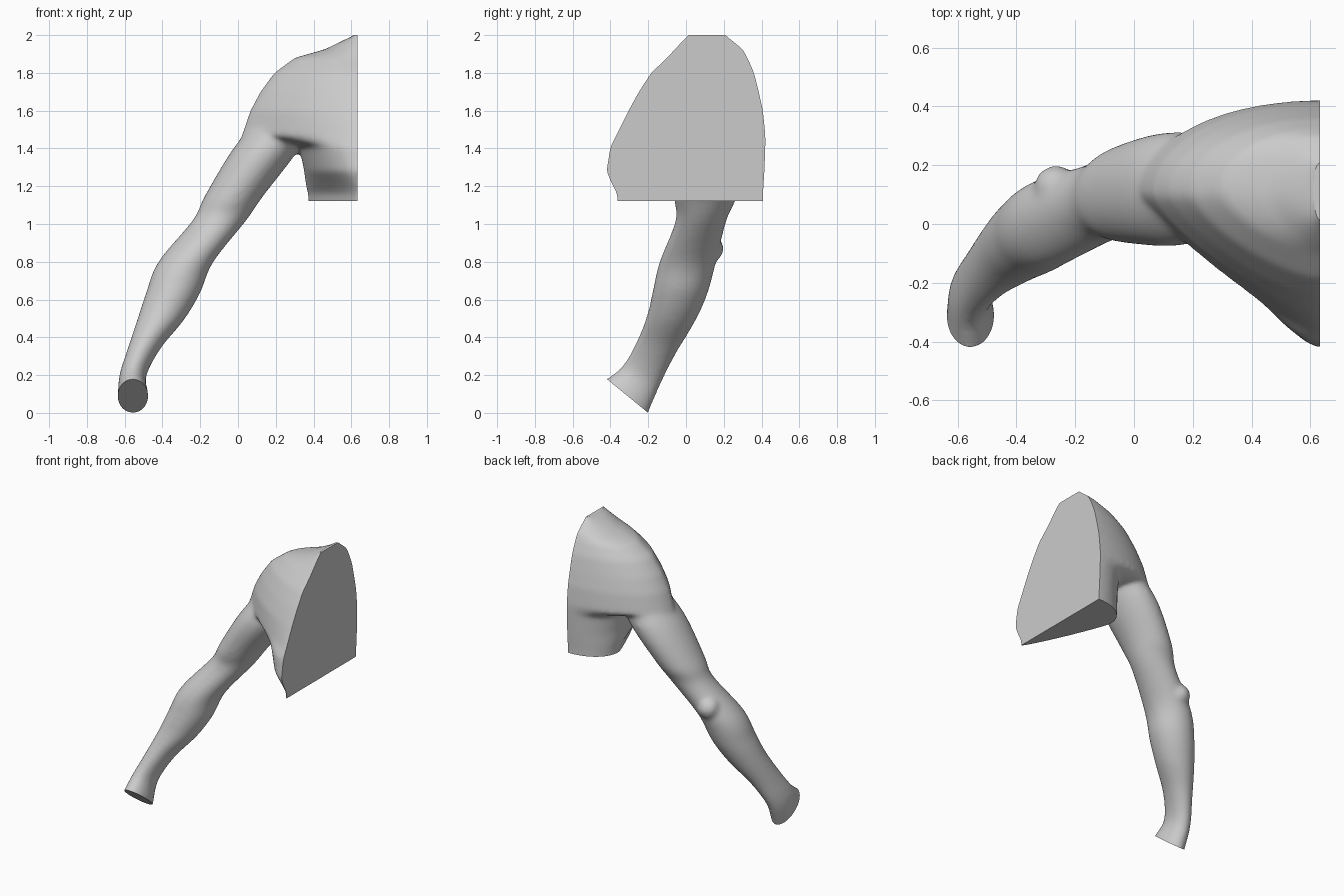
import bpy, bmesh, math
from mathutils import Vector

if "Cube" in bpy.data.objects:
    bpy.data.objects.remove(bpy.data.objects["Cube"])


def catmull(p0, p1, p2, p3, t):
    return 0.5 * (2 * p1 + (p2 - p0) * t + (2 * p0 - 5 * p1 + 4 * p2 - p3) * t * t
                  + (3 * p1 - p0 - 3 * p2 + p3) * t ** 3)


def smooth_path(pts, n):
    out = []
    for i in range(len(pts) - 1):
        q = [pts[max(0, min(len(pts) - 1, i + k))] for k in (-1, 0, 1, 2)]
        out += [catmull(*q, j / n) for j in range(n)]
    return out + [pts[-1]]


def loft(bm, rings):
    rows = [[bm.verts.new(p) for p in r] for r in rings]
    n = len(rows[0])
    for a, b in zip(rows, rows[1:]):
        for i in range(n):
            j = (i + 1) % n
            bm.faces.new((a[i], a[j], b[j], b[i]))
    bm.faces.new(rows[0][::-1])
    bm.faces.new(rows[-1])


def arm_ring(yf, zf, yb, zb, x0, x1, n=32):
    """Tilted ellipse through a front point, a back point and two sides."""
    ring = []
    for k in range(n):
        c, s = math.cos(math.tau * k / n), math.sin(math.tau * k / n)
        ring.append((((x0 + x1) + (x1 - x0) * c) / 2,
                     ((yf + yb) + (yb - yf) * s) / 2,
                     ((zf + zb) + (zb - zf) * s) / 2))
    return ring


def torso_ring(z, yf, x_side, y_side, yb, power, n=48):
    """Half superellipse: chest, round the side, to the back; runs past the cut."""
    ring = [(.8, yf, z)]
    for k in range(n + 1):
        a = math.pi * k / n
        c, s = math.cos(a), max(0, math.sin(a))
        e, y_end = (power, yf) if c > 0 else (2.1, yb)
        ring.append((.63 + (x_side - .63) * s ** (2 / e),
                     y_side + (y_end - y_side) * abs(c) ** (2 / e), z))
    return ring + [(.8, yb, z)]


bm = bmesh.new()

# Arm, wrist to shoulder: front y, z, back y, z, outer x, inner x
arm = [
    (-.49, .13, -.235, -.08, -.645, -.47),
    (-.42, .18, -.20, .00, -.637, -.475),
    (-.335, .25, -.135, .15, -.627, -.485),
    (-.26, .38, -.055, .31, -.582, -.41),
    (-.205, .52, .04, .47, -.533, -.285),
    (-.175, .65, .11, .62, -.487, -.20),
    (-.14, .80, .16, .80, -.422, -.13),
    (-.055, 1.02, .215, 1.02, -.24, .045),
    (-.065, 1.15, .27, 1.15, -.175, .135),
    (-.073, 1.40, .313, 1.40, -.025, .325),
    (0.0, 1.60, .25, 1.60, .14, .42),
]
loft(bm, [arm_ring(*v) for v in smooth_path([Vector(r) for r in arm], 5)])

# Elbow point
elbow = bmesh.ops.create_icosphere(bm, subdivisions=3, radius=.075)["verts"]
bmesh.ops.translate(bm, verts=elbow, vec=(-.265, .125, .87))

# Torso and shoulder: z, chest y, side x, side y, back y, chest roundness
torso = [
    (1.00, -.36, .38, .22, .405, 1.1),
    (1.16, -.37, .37, .21, .407, 1.1),
    (1.20, -.39, .36, .19, .41, 1.2),
    (1.28, -.422, .35, .16, .415, 1.6),
    (1.41, -.40, .325, .13, .42, 1.8),
    (1.47, -.37, .02, .10, .42, 1.18),
    (1.60, -.305, .065, .10, .407, 1.32),
    (1.70, -.25, .118, .10, .385, 1.35),
    (1.80, -.185, .192, .10, .36, 1.4),
    (1.88, -.10, .30, .11, .325, 1.5),
    (1.925, -.06, .46, .11, .30, 1.6),
    (2.00, .01, .615, .11, .21, 2),
    (2.05, .03, .67, .11, .19, 2),
]
loft(bm, [torso_ring(*r) for r in torso])
bmesh.ops.recalc_face_normals(bm, faces=bm.faces)

mesh = bpy.data.meshes.new("arm_and_shoulder")
bm.to_mesh(mesh)
bm.free()
body = bpy.data.objects.new("arm_and_shoulder", mesh)
bpy.context.collection.objects.link(body)
bpy.context.view_layer.objects.active = body
body.select_set(True)

# Fuse the masses into one skin and soften the joins
fuse = body.modifiers.new("fuse", "REMESH")
fuse.mode = "VOXEL"
fuse.voxel_size = .013
soft = body.modifiers.new("soften", "SMOOTH")
soft.factor = .5
soft.iterations = 14
for name in ("fuse", "soften"):
    bpy.ops.object.modifier_apply(modifier=name)

# Flat cuts: side, neck, waist (torso only) and wrist
bm = bmesh.new()
bm.from_mesh(body.data)
cuts = [
    ((.632, 0, 0), (1, 0, 0), -9),
    ((0, 0, 2.0), (0, 0, 1), -9),
    ((0, 0, 1.122), (0, 0, -1), .25),
    ((0, -.42, .18), (0, -.63, -.77), -9),
]
for co, no, min_x in cuts:
    faces = [f for f in bm.faces if f.calc_center_median().x > min_x]
    edges = {e for f in faces for e in f.edges}
    verts = {v for f in faces for v in f.verts}
    bmesh.ops.bisect_plane(bm, geom=faces + list(edges) + list(verts),
                           plane_co=co, plane_no=no, clear_outer=True)
    bmesh.ops.holes_fill(bm, edges=[e for e in bm.edges if e.is_boundary], sides=0)
bmesh.ops.triangulate(bm, faces=[f for f in bm.faces if len(f.verts) > 4])
bmesh.ops.recalc_face_normals(bm, faces=bm.faces)
bm.to_mesh(body.data)
bm.free()
bpy.ops.object.shade_smooth_by_angle(angle=math.radians(40))
